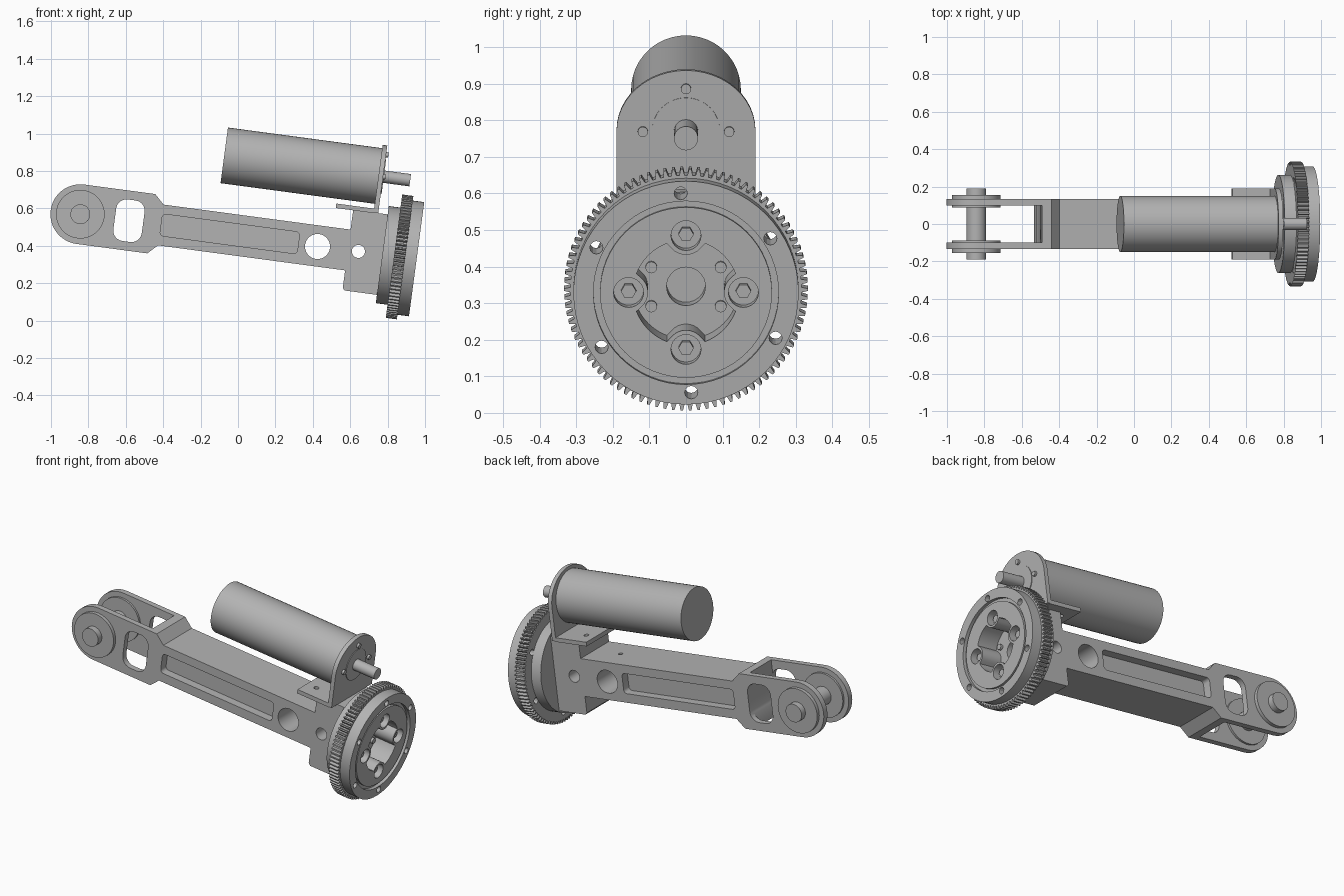
import bpy, bmesh, math
from mathutils import Matrix

if "Cube" in bpy.data.objects:
    bpy.data.objects.remove(bpy.data.objects["Cube"])

# Everything is modelled along a straight arm axis, then tilted about y
TILT = Matrix.Rotation(math.radians(7.62), 4, 'Y')
C = 0.452            # height of the arm axis
MOTOR = 0.866        # height of the motor axis

grey = bpy.data.materials.new("machined_grey")
grey.diffuse_color = (0.45, 0.45, 0.45, 1)
grey.use_nodes = True
grey.node_tree.nodes["Principled BSDF"].inputs["Base Color"].default_value = grey.diffuse_color


def prism(name, pts, axis, a, b):
    """Extrude a profile: axis 'y' takes (x, z), 'x' takes (y, z), 'z' takes (x, y)."""
    place = {'y': lambda p, d: (p[0], d, p[1]),
             'x': lambda p, d: (d, p[0], p[1]),
             'z': lambda p, d: (p[0], p[1], d)}[axis]
    bm = bmesh.new()
    lo = [bm.verts.new(place(p, a)) for p in pts]
    hi = [bm.verts.new(place(p, b)) for p in pts]
    bm.faces.new(lo)
    bm.faces.new(hi)
    for i in range(len(pts)):
        j = (i + 1) % len(pts)
        bm.faces.new((lo[i], lo[j], hi[j], hi[i]))
    bmesh.ops.recalc_face_normals(bm, faces=bm.faces)
    me = bpy.data.meshes.new(name)
    bm.to_mesh(me)
    bm.free()
    me.materials.append(grey)
    ob = bpy.data.objects.new(name, me)
    ob.matrix_world = TILT
    bpy.context.collection.objects.link(ob)
    return ob


def arc(cx, cy, r, a0=0, a1=360, n=48, ry=None):
    full = a1 - a0 == 360
    steps = n if full else n + 1
    return [(cx + r * math.cos(math.radians(a0 + (a1 - a0) * i / n)),
             cy + (ry or r) * math.sin(math.radians(a0 + (a1 - a0) * i / n)))
            for i in range(steps)]


def rounded(x0, x1, z0, z1, r):
    return (arc(x1 - r, z1 - r, r, 0, 90, 6) + arc(x0 + r, z1 - r, r, 90, 180, 6)
            + arc(x0 + r, z0 + r, r, 180, 270, 6) + arc(x1 - r, z0 + r, r, 270, 360, 6))


def rect(x0, x1, z0, z1):
    return [(x0, z0), (x1, z0), (x1, z1), (x0, z1)]


def cut(targets, cutters):
    for ob in targets:
        for c in cutters:
            m = ob.modifiers.new("cut", 'BOOLEAN')
            m.operation, m.solver, m.object = 'DIFFERENCE', 'EXACT', c
        dg = bpy.context.evaluated_depsgraph_get()
        me = bpy.data.meshes.new_from_object(ob.evaluated_get(dg))
        ob.modifiers.clear()
        ob.data = me
    for c in cutters:
        bpy.data.objects.remove(c)


# Arm with round fork end, slim beam and tall mounting block
PX = -0.911
outline = (arc(PX, C, 0.16, 90, 270, 24)
           + [(-0.528, C - 0.16), (-0.477, C - 0.11), (0.532, C - 0.11), (0.532, C - 0.205),
              (0.544, C - 0.217), (0.722, C - 0.217), (0.722, C + 0.217), (0.532, C + 0.217),
              (0.532, C + 0.11), (-0.477, C + 0.11), (-0.528, C + 0.16)])
arm = prism("arm", outline, 'y', -0.134, 0.134)
cut([arm], [
    prism("fork_gap", rect(-1.2, -0.578, 0.1, 0.8), 'y', -0.1, 0.1),
    prism("window", rounded(-0.725, -0.572, C - 0.112, C + 0.112, 0.055), 'y', -0.3, 0.3),
    prism("round_hole", arc(0.369, C - 0.003, 0.067), 'y', -0.3, 0.3),
    prism("small_hole", arc(0.589, C, 0.035, n=32), 'y', -0.3, 0.3),
    prism("top_hole", arc(0.36, 0, 0.012, n=16), 'z', C + 0.07, C + 0.3),
] + [prism("side_pocket", rounded(-0.475, 0.265, C - 0.057, C + 0.06, 0.02), 'y', s * 0.084, s * 0.3)
     for s in (-1, 1)])

# Fork bosses and the pivot pin
for side, s in (("front", -1), ("back", 1)):
    prism("pivot_boss_" + side, arc(PX, C, 0.13), 'y', s * 0.088, s * 0.154)
prism("pivot_pin", arc(PX, C, 0.053, n=32), 'y', -0.19, 0.19)

# Flange, toothed ring and output disc
flange = prism("flange", arc(0, C, 0.262, n=64), 'x', 0.718, 0.781)
TEETH = 90
teeth = []
for i in range(TEETH):
    for off, r in ((-0.32, 0.316), (-0.14, 0.333), (0.14, 0.333), (0.32, 0.316)):
        t = 2 * math.pi * (i + off) / TEETH
        teeth.append((r * math.cos(t), C + r * math.sin(t)))
gear = prism("gear_ring", teeth, 'x', 0.781, 0.841)
disc = prism("output_disc", arc(0, C, 0.308, n=64), 'x', 0.841, 0.903)


def socket_profile(r=0.145, d=0.157, lobe=0.053, n=120):
    """Round pocket narrowed by four lobes that carry the bolts."""
    pts = []
    for i in range(n):
        t = 2 * math.pi * i / n
        k = (t + math.pi / 4) % (math.pi / 2) - math.pi / 4
        q = lobe ** 2 - (d * math.sin(k)) ** 2
        rad = min(r, d * math.cos(k) - math.sqrt(q)) if q > 0 else r
        pts.append((rad * math.cos(t), C + rad * math.sin(t)))
    return pts


bolts = [(0.157 * x, C + 0.157 * z) for x, z in ((1, 0), (-1, 0), (0, 1), (0, -1))]
rim = [(0.275 * math.cos(math.radians(a)), C + 0.275 * math.sin(math.radians(a)))
       for a in range(33, 393, 60)]

# Shallow groove between the rim and the inner plate
groove = prism("groove", arc(0, C, 0.253, n=64), 'x', 0.883, 0.95)
cut([groove], [prism("groove_core", arc(0, C, 0.235, n=64), 'x', 0.8, 1.0)])
plate_top = prism("plate_top", arc(0, C, 0.244, n=64), 'x', 0.897, 0.96)
cut([disc], [groove, plate_top] + [prism("bolt_well", arc(x, z, 0.041, n=24), 'x', 0.85, 1.0)
                                   for x, z in bolts])
cut([disc, gear], [prism("rim_hole", arc(x, z, 0.018, n=12), 'x', 0.7, 1.0) for x, z in rim])
cut([disc, gear, flange], [prism("socket", socket_profile(), 'x', 0.77, 1.0)])
cut([flange, arm], [prism("bore", arc(0, C, 0.053, n=32), 'x', 0.70, 0.80)])

# Bolts in the wells and screws on the socket floor
for x, z in bolts:
    prism("well_bolt", arc(x, z, 0.021, n=6), 'x', 0.84, 0.875)
for x in (-0.095, 0.095):
    for z in (C - 0.054, C + 0.054):
        prism("floor_screw", arc(x, z, 0.016, n=12), 'x', 0.765, 0.785)

# Motor bracket: upright plate and foot
upright = prism("motor_bracket", arc(0, MOTOR, 0.19, 0, 180, 24, ry=0.168)
                + [(-0.19, C + 0.217), (0.19, C + 0.217)], 'x', 0.642, 0.667)
foot = prism("bracket_foot", rect(0.438, 0.65, -0.19, 0.19), 'z', C + 0.214, C + 0.238)
cut([foot], [prism("foot_hole", arc(0.50, y, 0.014, n=16), 'z', 0.6, 0.8) for y in (-0.1, 0.1)])

# Motor body, pilot boss, shaft and mounting screws
prism("motor_body", arc(0, MOTOR, 0.15, n=48), 'x', -0.19, 0.644)
prism("motor_boss", arc(0, MOTOR, 0.093), 'x', 0.66, 0.671)
prism("motor_shaft", arc(0, MOTOR, 0.033, n=24), 'x', 0.66, 0.813)
for x, z in ((-0.118, 0), (0.118, 0), (0, 0.118)):
    prism("motor_screw", arc(x, MOTOR + z, 0.014, n=12), 'x', 0.66, 0.68)

# Smooth the curved walls, keep machined edges crisp
for ob in bpy.data.objects:
    ob.select_set(True)
    bpy.context.view_layer.objects.active = ob
bpy.ops.object.shade_smooth_by_angle(angle=math.radians(25))
